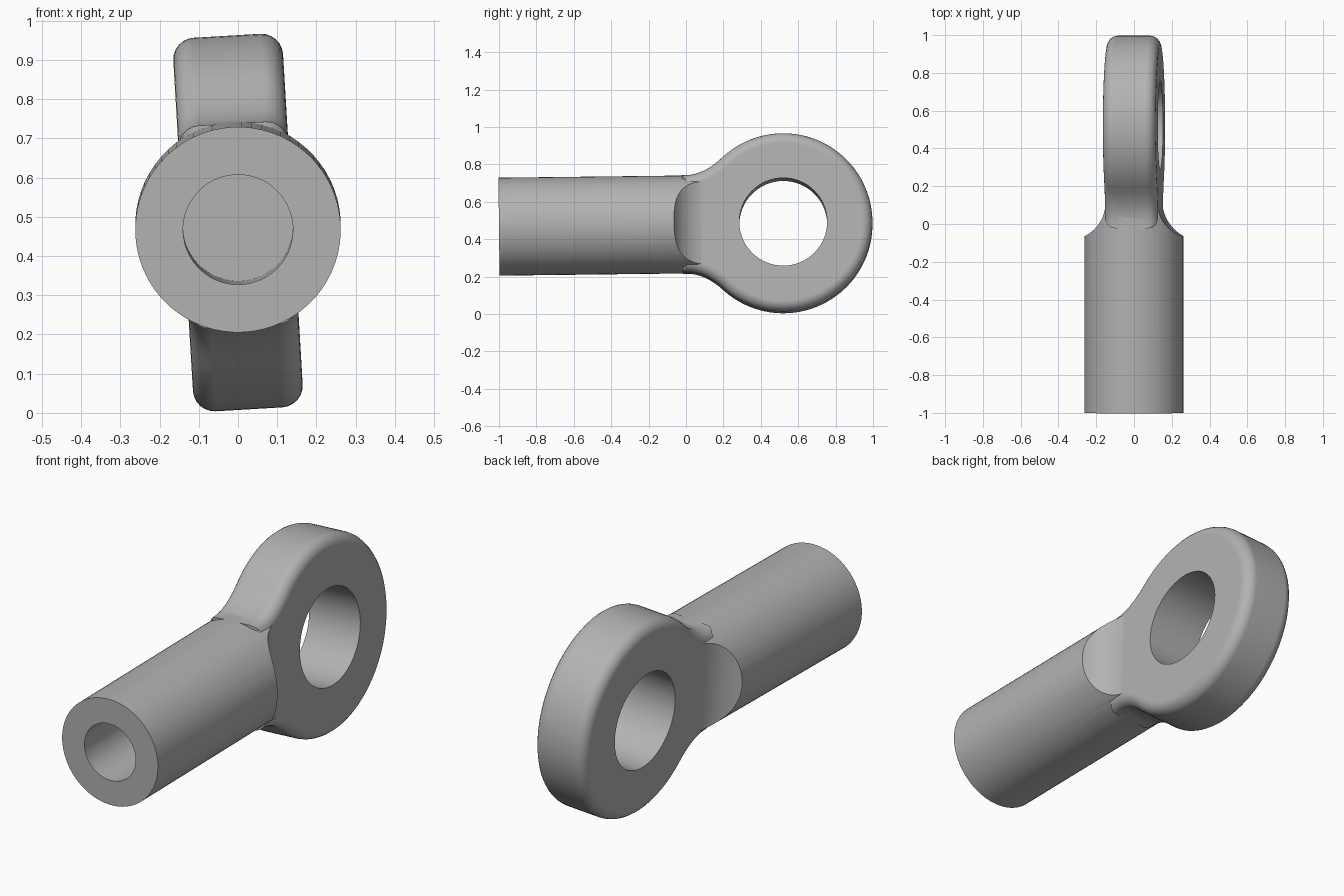
import bpy, bmesh
from math import sin, cos, pi, radians, atan2
from mathutils import Matrix

cube = bpy.data.objects.get("Cube")
if cube:
    bpy.data.objects.remove(cube, do_unlink=True)

SHANK_R, HALF_T = 0.262, 0.14
RING_Y, RING_R, HOLE_R = 0.52, 0.477, 0.235

steel = bpy.data.materials.new("grey_steel")
steel.use_nodes = True
steel.diffuse_color = (0.45, 0.45, 0.45, 1)
steel.node_tree.nodes["Principled BSDF"].inputs["Base Color"].default_value = (0.45, 0.45, 0.45, 1)


def prism(name, outline, axis, low, high, bevel=0.0):
    """Extrude a closed outline along x, y or z, rounding both rims if asked."""
    place = {"x": lambda a, b, d: (d, a, b),
             "y": lambda a, b, d: (a, d, b),
             "z": lambda a, b, d: (a, b, d)}[axis]
    bm = bmesh.new()
    lower = [bm.verts.new(place(a, b, low)) for a, b in outline]
    upper = [bm.verts.new(place(a, b, high)) for a, b in outline]
    caps = [bm.faces.new(lower), bm.faces.new(upper)]
    n = len(outline)
    for i in range(n):
        j = (i + 1) % n
        bm.faces.new((lower[i], lower[j], upper[j], upper[i]))
    bmesh.ops.recalc_face_normals(bm, faces=bm.faces[:])
    if bevel:
        rims = [e for cap in caps for e in cap.edges]
        bmesh.ops.bevel(bm, geom=rims, offset=bevel, segments=6, profile=0.5, affect="EDGES")
    mesh = bpy.data.meshes.new(name)
    bm.to_mesh(mesh)
    bm.free()
    obj = bpy.data.objects.new(name, mesh)
    bpy.context.collection.objects.link(obj)
    mesh.materials.append(steel)
    return obj


def arc(cx, cy, r, start, end, n):
    return [(cx + r * cos(start + (end - start) * i / n),
             cy + r * sin(start + (end - start) * i / n)) for i in range(n + 1)]


def circle(cx, cy, r, n=64):
    return arc(cx, cy, r, 0, 2 * pi, n)[:-1]


def combine(obj, other, operation):
    """Apply a boolean and discard the other solid."""
    mod = obj.modifiers.new("combine", "BOOLEAN")
    mod.operation, mod.object, mod.solver = operation, other, "EXACT"
    bpy.context.view_layer.objects.active = obj
    bpy.ops.object.modifier_apply(modifier=mod.name)
    bpy.data.objects.remove(other, do_unlink=True)


# Shank with a blind bore
shank = prism("rod_end", circle(0, 0, SHANK_R), "y", -1.0, 0.2)
combine(shank, prism("bore_cutter", circle(0, 0, 0.14), "y", -1.1, -0.25), "DIFFERENCE")

# Concave scoops that thin the shank down to the eye
for side in (1, -1):
    scoop = arc(0.337, 0.12, 0.2, pi, 1.5 * pi, 14) + [(0.5, -0.08), (0.5, 0.4), (0.137, 0.4)]
    cutter = prism("scoop_cutter", [(side * x, y) for x, y in scoop], "z", -0.5, 0.5)
    combine(shank, cutter, "DIFFERENCE")

# Eye plate: flared neck running into a round ring with softened rims
neck_y, neck_h, flare_y = -0.02, 0.259, 0.2
flare_h = (RING_R ** 2 - (RING_Y - flare_y) ** 2) ** 0.5
neck = [(neck_y, neck_h)]
for i in range(8):
    t = i / 8
    neck.append((0.2 * t * (1 - t) + flare_y * t * t,
                 neck_h * (1 - t * t) + flare_h * t * t))
angle = atan2(flare_h, flare_y - RING_Y)
ring = arc(RING_Y, 0, RING_R, angle, -angle, 72)
outline = neck + ring + [(y, -z) for y, z in reversed(neck)]
eye = prism("eye", outline, "x", -HALF_T, HALF_T, bevel=0.055)
combine(shank, eye, "UNION")

# Pin hole through the eye
combine(shank, prism("hole_cutter", circle(RING_Y, 0, HOLE_R), "x", -0.5, 0.5), "DIFFERENCE")

# Slight roll and pitch of the whole part
shank.data.transform(Matrix.Translation((0, 0, 0.479))
                     @ Matrix.Rotation(radians(0.68), 4, "X")
                     @ Matrix.Rotation(radians(-3.4), 4, "Y"))

bpy.ops.object.select_all(action="DESELECT")
shank.select_set(True)
bpy.context.view_layer.objects.active = shank
bpy.ops.object.shade_smooth_by_angle(angle=radians(30))
weighted = shank.modifiers.new("weighted_normals", "WEIGHTED_NORMAL")
weighted.keep_sharp = True
